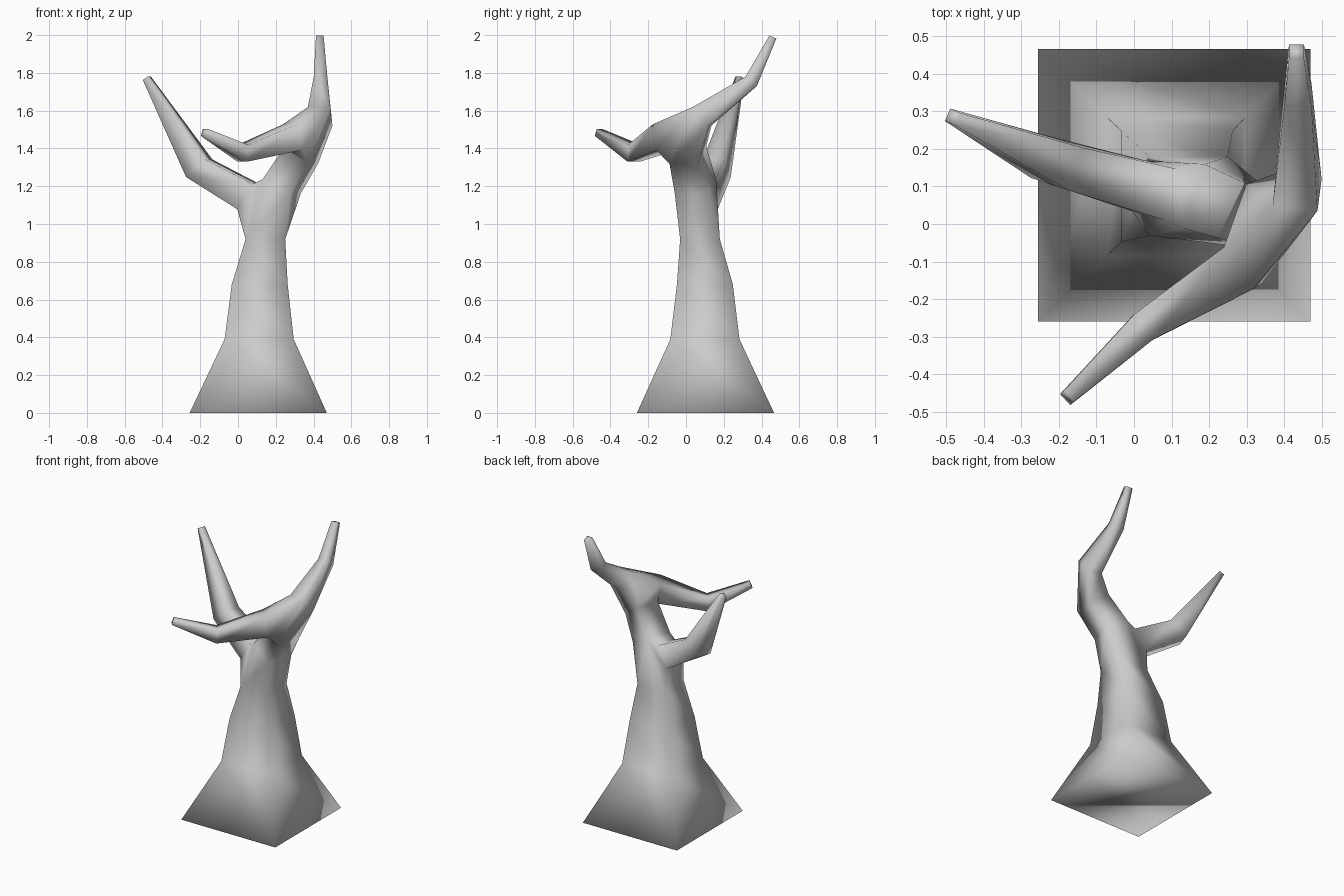
import bpy, bmesh
from mathutils import Vector

if "Cube" in bpy.data.objects:
    bpy.data.objects.remove(bpy.data.objects["Cube"])

bm = bmesh.new()


def ring(center, tangent, half, half_up=None):
    """Square cross-section perpendicular to the tangent."""
    c, t = Vector(center), Vector(tangent).normalized()
    h = Vector((1, 0, 0)) if abs(t.z) > 0.999 else t.cross(Vector((0, 0, 1))).normalized()
    v = h.cross(t)
    u = half_up or half
    return [bm.verts.new(c + h * half * a + v * u * b)
            for a, b in ((1, 1), (-1, 1), (-1, -1), (1, -1))]


def tube(rings, cap=None):
    """Skin consecutive rings with quads, optionally capping one end."""
    for a, b in zip(rings, rings[1:]):
        for i in range(4):
            j = (i + 1) % 4
            bm.faces.new((a[i], a[j], b[j], b[i]))
    if cap is not None:
        bm.faces.new(rings[cap])


def fork(*rings):
    """Join three limb ends with a hull that stays open at each limb."""
    out = bmesh.ops.convex_hull(bm, input=[v for r in rings for v in r])
    faces = {f for f in out["geom"] if isinstance(f, bmesh.types.BMFace)}
    inner = [f for f in faces if any(all(v in r for v in f.verts) for r in rings)]
    bmesh.ops.delete(bm, geom=inner, context='FACES')


UP = (0, 0, 1)
# flared trunk
trunk = [ring((0.107, 0.103, 0), UP, 0.363),
         ring((0.112, 0.10, 0.39), UP, 0.183),
         ring((0.115, 0.10, 0.68), UP, 0.148),
         ring((0.145, 0.074, 0.92), UP, 0.105)]
# left branch
left = [ring((0.055, 0.09, 1.145), (-0.26, 0.07, 0.17), 0.07, 0.079),
        ring((-0.205, 0.163, 1.295), (-0.09, 0.03, 0.11), 0.06, 0.071),
        ring((-0.483, 0.285, 1.772), (-0.28, 0.12, 0.48), 0.018)]
# main limb
main = [ring((0.232, 0.05, 1.20), (0.15, -0.05, 0.33), 0.09, 0.085),
        ring((0.335, 0.01, 1.365), (0.17, -0.06, 0.26), 0.08)]
# upper back branch
upper = [ring((0.435, 0.085, 1.57), (0.03, 0.23, 0.2), 0.06, 0.065),
         ring((0.437, 0.345, 1.755), (0, 0.05, 0.06), 0.036, 0.039),
         ring((0.433, 0.46, 1.99), (0, 0.1, 0.24), 0.02)]
# front branch
front = [ring((0.29, -0.11, 1.46), (-0.3, -0.2, -0.08), 0.068, 0.07),
         ring((0.025, -0.275, 1.375), (-0.25, -0.2, 0.02), 0.042, 0.045),
         ring((-0.178, -0.463, 1.485), (-0.2, -0.18, 0.11), 0.02)]

tube(trunk, 0)
tube(main)
for limb in (left, upper, front):
    tube(limb, -1)
fork(trunk[-1], left[0], main[0])
fork(main[-1], upper[0], front[0])

bmesh.ops.recalc_face_normals(bm, faces=bm.faces[:])
for f in bm.faces:
    f.smooth = True
mesh = bpy.data.meshes.new("bare_tree")
bm.to_mesh(mesh)
bm.free()
tree = bpy.data.objects.new("bare_tree", mesh)
bpy.context.collection.objects.link(tree)
